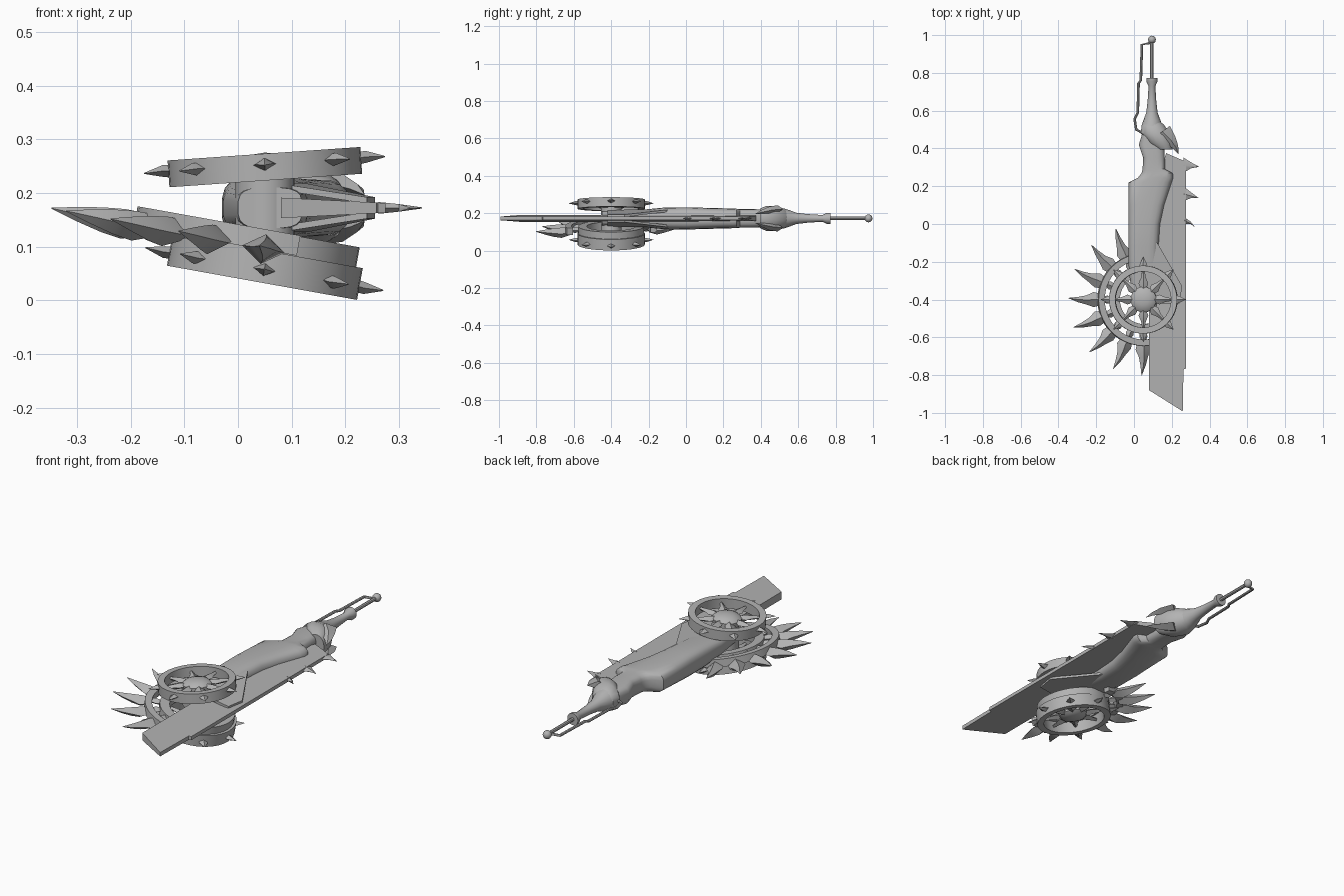
import bpy, bmesh, math
from mathutils import Vector, Matrix

if "Cube" in bpy.data.objects:
    bpy.data.objects.remove(bpy.data.objects["Cube"])

metal = bpy.data.materials.new("grey metal")
metal.diffuse_color = (0.45, 0.45, 0.45, 1)
metal.use_nodes = True
metal.node_tree.nodes["Principled BSDF"].inputs["Base Color"].default_value = metal.diffuse_color
MID = 0.172           # height of the sword's centre plane
HUB = (0.05, -0.4)    # wheel axis


def finish(name, bm, M=Matrix(), smooth=True):
    bm.transform(M)
    bmesh.ops.recalc_face_normals(bm, faces=bm.faces)
    me = bpy.data.meshes.new(name)
    bm.to_mesh(me)
    bm.free()
    ob = bpy.data.objects.new(name, me)
    bpy.context.collection.objects.link(ob)
    me.materials.append(metal)
    if smooth:
        bpy.ops.object.select_all(action='DESELECT')
        ob.select_set(True)
        bpy.context.view_layer.objects.active = ob
        bpy.ops.object.shade_smooth_by_angle(angle=math.radians(35))
    return ob


def loft(bm, rings, closed=False):
    vs = [[bm.verts.new(p) for p in r] for r in rings]
    n = len(vs[0])
    pairs = list(zip(vs, vs[1:])) + ([(vs[-1], vs[0])] if closed else [])
    for a, b in pairs:
        for i in range(n):
            j = (i + 1) % n
            bm.faces.new((a[i], a[j], b[j], b[i]))
    if not closed:
        bm.faces.new(vs[0])
        bm.faces.new(vs[-1])


def lathe(bm, profile, a0=0, a1=360, steps=40):
    full = a1 - a0 >= 360
    rings = []
    for k in range(steps if full else steps + 1):
        a = math.radians(a0 + (a1 - a0) * k / steps)
        rings.append([(r * math.cos(a), r * math.sin(a), z) for r, z in profile])
    loft(bm, rings, full)


def ring_box(r0, r1, z0, z1):
    return [(r0, z0), (r1, z0), (r1, z1), (r0, z1)]


def spike(bm, angle, sections):
    """Diamond section spike along a radius: (radius, sideways, half width, z, half height)"""
    R = Matrix.Rotation(math.radians(angle), 3, 'Z')
    loft(bm, [[R @ Vector(p) for p in ((r, s - w, z), (r, s, z - h), (r, s + w, z), (r, s, z + h))]
              for r, s, w, z, h in sections])


def body_loft(name, sections, n=20, power=0.6):
    """Rounded-box sections along y: (y, x min, x max, half height)"""
    def sp(v):
        return math.copysign(abs(v) ** power, v)
    rings = []
    for y, x0, x1, h in sections:
        rings.append([((x0 + x1) / 2 + (x1 - x0) / 2 * sp(math.cos(t)), y, MID + h * sp(math.sin(t)))
                      for t in (2 * math.pi * (k + 0.5) / n for k in range(n))])
    bm = bmesh.new()
    loft(bm, rings)
    finish(name, bm)


def plate(name, outline, thick):
    """Flat outline, thickness given by a rule of x"""
    bm = bmesh.new()
    loft(bm, [[(x, y, MID + s * thick(x)) for x, y in outline] for s in (-1, 1)])
    finish(name, bm, smooth=False)


def tube(name, pts, r, n=8):
    bm = bmesh.new()
    pts = [Vector(p) for p in pts]
    rings = []
    for i, p in enumerate(pts):
        d = (pts[min(i + 1, len(pts) - 1)] - pts[max(i - 1, 0)]).normalized()
        u = Vector((0, 0, 1))
        v = d.cross(u)
        rings.append([p + r * (math.cos(2 * math.pi * k / n) * u + math.sin(2 * math.pi * k / n) * v)
                      for k in range(n)])
    loft(bm, rings)
    finish(name, bm)


# Wide blade, thick at the spine and thin along the cutting edge
plate("blade", [(0.08, -0.88), (0.258, -0.992), (0.262, -0.77), (0.275, -0.765),
                (0.275, 0.33), (0.17, 0.375), (0.08, 0.1)],
      lambda x: 0.019 - 0.01 * (x - 0.08) / 0.195)

# Teeth on the cutting edge
for i, (ya, yb, tip) in enumerate([(0.27, 0.352, (0.343, 0.303)), (0.12, 0.2, (0.341, 0.138)),
                                   (0.0, 0.04, (0.32, -0.015))]):
    bm = bmesh.new()
    ym = (ya + yb) / 2
    loft(bm, [[(0.262, ya, MID), (0.262, ym, MID - 0.011), (0.262, yb, MID), (0.262, ym, MID + 0.011)],
              [(0.3, (ya + tip[1]) / 2 + 0.008, MID), (0.3, (ym + tip[1]) / 2, MID - 0.007),
               (0.3, (yb + tip[1]) / 2, MID), (0.3, (ym + tip[1]) / 2, MID + 0.007)],
              [(tip[0], tip[1] + dy, MID + dz) for dy, dz in ((-.001, 0), (0, -.001), (.001, 0), (0, .001))]])
    finish("blade_tooth_%d" % i, bm)

# Main body and guard bulb
body_loft("body", [(0.5, 0.05, 0.15, 0.045), (0.42, 0.025, 0.16, 0.048), (0.35, 0.048, 0.163, 0.05),
                   (0.29, 0.045, 0.165, 0.05), (0.27, 0.04, 0.205, 0.052), (0.245, 0.02, 0.208, 0.053),
                   (0.22, -0.03, 0.2, 0.054), (0.1, -0.03, 0.16, 0.057), (0.0, -0.03, 0.138, 0.06),
                   (-0.12, -0.03, 0.13, 0.058), (-0.25, -0.028, 0.13, 0.045), (-0.45, 0.0, 0.12, 0.038)])
body_loft("guard", [(0.55, 0.065, 0.13, 0.03), (0.525, 0.04, 0.16, 0.052), (0.48, 0.035, 0.19, 0.068),
                    (0.43, 0.07, 0.205, 0.068), (0.395, 0.12, 0.205, 0.052)], power=0.9)

# Curved claws of the guard and side flaps, mirrored above and below
for side, s in (("top", 1), ("bottom", -1)):
    bm = bmesh.new()
    rings = []
    for x, y, z, w, h in ((0.15, 0.49, 0.05, 0.05, 0.02), (0.195, 0.445, 0.045, 0.03, 0.018),
                          (0.222, 0.405, 0.035, 0.015, 0.01), (0.235, 0.372, 0.025, 0.001, 0.001)):
        c = Vector((x, y, MID + s * z))
        d = Vector((w * 0.8, w * 0.6, 0))
        rings.append([c - d, c - Vector((0, 0, h)), c + d, c + Vector((0, 0, h))])
    loft(bm, rings)
    finish("guard_claw_" + side, bm)
    bm = bmesh.new()
    flap = [(0.08, -0.05, 0.05), (0.13, -0.11, 0.045), (0.255, -0.33, 0.02), (0.24, -0.42, 0.02), (0.08, -0.42, 0.045)]
    loft(bm, [[(x, y, MID + s * (z - d)) for x, y, z in flap] for d in (0, 0.012)])
    finish("side_flap_" + side, bm, smooth=False)

# Grip with collar, turned about the handle axis
bm = bmesh.new()
lathe(bm, [(0, 0.52), (0.055, 0.52), (0.045, 0.55), (0.03, 0.59), (0.023, 0.65), (0.018, 0.73),
           (0.03, 0.755), (0.03, 0.772), (0, 0.772)], steps=16)
bmesh.ops.remove_doubles(bm, verts=bm.verts, dist=0.0001)
finish("grip", bm, Matrix.Translation((0.095, 0, MID)) @ Matrix.Rotation(-math.pi / 2, 4, 'X'))

# Rod, end knob and bent side rod
tube("handle_rod", [(0.095, 0.76, MID), (0.095, 0.98, MID)], 0.009)
tube("side_rod", [(0.095, 0.96, MID), (0.042, 0.95, MID), (0.036, 0.76, MID), (0.024, 0.745, MID),
                  (0.02, 0.59, MID), (0.003, 0.555, MID), (0.012, 0.5, MID), (0.05, 0.48, MID)], 0.007)
bm = bmesh.new()
bmesh.ops.create_uvsphere(bm, u_segments=12, v_segments=8, radius=0.021)
finish("end_knob", bm, Matrix.Translation((0.095, 0.976, MID)))


def wheel(name, M, half):
    # Rim with a thinner inner lip
    bm = bmesh.new()
    lathe(bm, ring_box(0.148, 0.18, -half, half))
    finish(name + "_rim", bm, M)
    # Eight outer spikes
    bm = bmesh.new()
    for k in range(8):
        spike(bm, 45 * k, [(0.17, 0, 0.023, 0.004, 0.012), (0.19, 0, 0.018, 0.006, 0.011),
                           (0.225, 0, 0.001, 0.004, 0.001)])
    finish(name + "_spikes", bm, M)
    # Eight petal spokes reaching from the hub to the rim
    bm = bmesh.new()
    for k in range(8):
        spike(bm, 45 * k, [(0.05, 0, 0.012, 0, 0.012), (0.085, 0, 0.026, 0, 0.014),
                           (0.115, 0, 0.013, 0, 0.011), (0.155, 0, 0.006, 0, 0.007)])
    finish(name + "_spokes", bm, M)
    # Domed hub
    bm = bmesh.new()
    lathe(bm, [(0, -0.02), (0.068, -0.02), (0.068, 0.005), (0.055, 0.016), (0.03, 0.024), (0, 0.027)], steps=24)
    bmesh.ops.remove_doubles(bm, verts=bm.verts, dist=0.0001)
    finish(name + "_hub", bm, M)


low_tilt = Matrix.Rotation(math.radians(10.2), 4, 'Y')
wheel("upper_wheel", Matrix.Translation((*HUB, 0.248)) @ Matrix.Rotation(math.radians(-4), 4, 'Y'), 0.025)
wheel("lower_wheel", Matrix.Translation((*HUB, 0.062)) @ low_tilt @ Matrix.Diagonal((1, 1, -1, 1)), 0.03)

# Axle joining the wheels
bm = bmesh.new()
bmesh.ops.create_cone(bm, cap_ends=True, segments=24, radius1=0.055, radius2=0.055, depth=0.16)
finish("axle", bm, Matrix.Translation((*HUB, 0.158)))

# Gear: inner drum plus a half ring with eight long blades
G = Matrix.Translation((*HUB, 0.11)) @ low_tilt
bm = bmesh.new()
lathe(bm, ring_box(0.13, 0.176, -0.022, 0.02))
finish("gear_drum", bm, G)
bm = bmesh.new()
lathe(bm, ring_box(0.212, 0.245, -0.016, 0.022), 95, 285, 24)
finish("gear_half_ring", bm, G)
bm = bmesh.new()
for k in range(8):
    a = 112.5 + 22.5 * k
    spike(bm, a, [(0.22, 0, 0.028, -0.008, 0.02), (0.265, 0, 0.04, -0.015, 0.028),
                  (0.305, 0.002, 0.024, -0.014, 0.023), (0.35, 0, 0.014, -0.012, 0.014),
                  (0.402, -0.008, 0.001, -0.01, 0.001)])
finish("gear_blades", bm, G)
bm = bmesh.new()
for k in range(8):
    spike(bm, 112.5 + 22.5 * k, [(0.165, 0, 0.012, 0, 0.012), (0.195, 0, 0.022, 0, 0.016),
                                 (0.225, 0, 0.01, 0, 0.01)])
finish("gear_spokes", bm, G)
